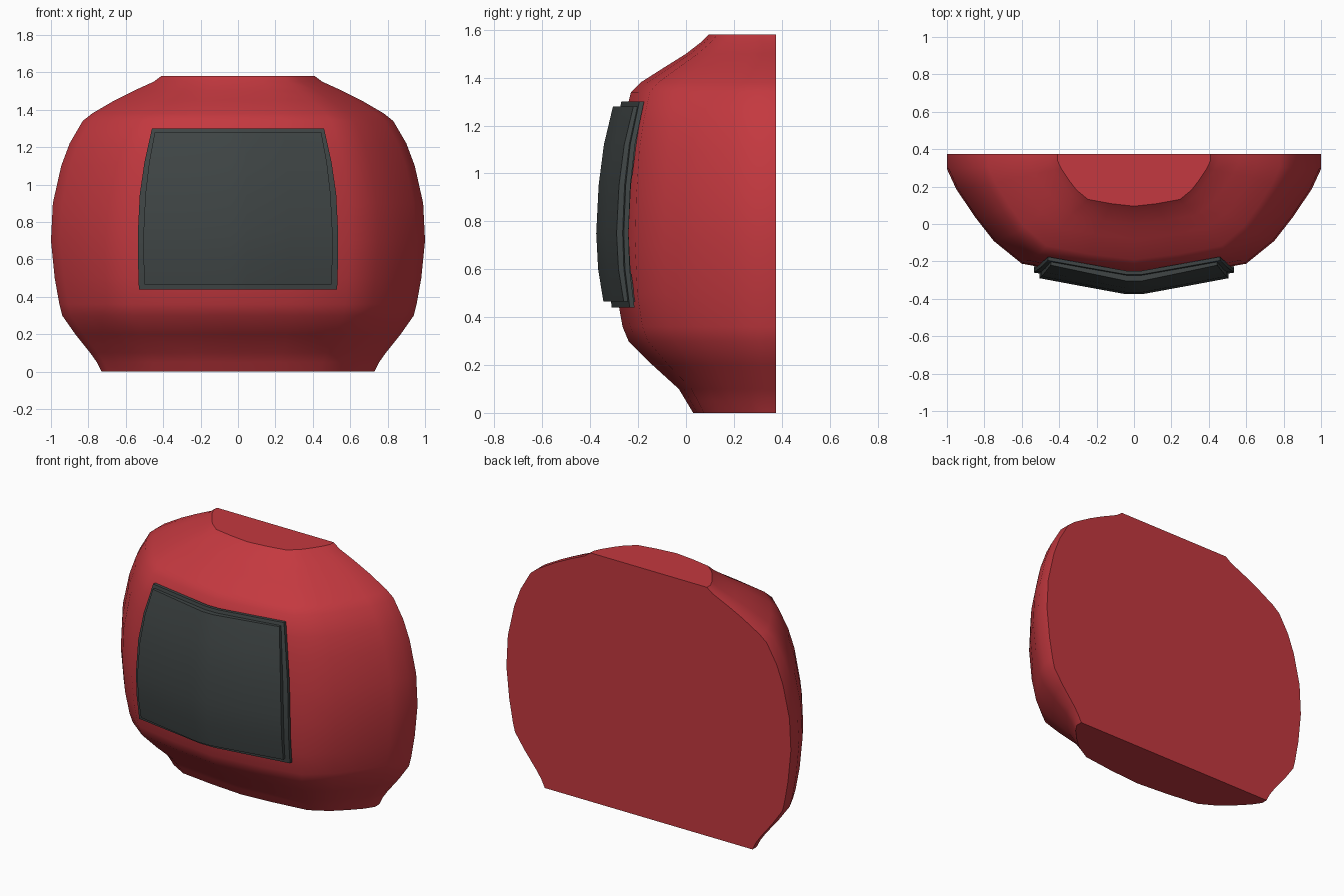
import bpy
import bmesh
import math

default_cube = bpy.data.objects.get("Cube")
if default_cube:
    bpy.data.objects.remove(default_cube, do_unlink=True)


def make_material(name, colour):
    material = bpy.data.materials.new(name)
    material.use_nodes = True
    material.diffuse_color = colour
    shader = material.node_tree.nodes["Principled BSDF"]
    shader.inputs["Base Color"].default_value = colour
    return material


def loft(name, rings, material):
    """Skin a stack of closed rings, cap both ends and smooth the soft edges."""
    bm = bmesh.new()
    loops = [[bm.verts.new(point) for point in ring] for ring in rings]
    count = len(loops[0])
    for lower, upper in zip(loops, loops[1:]):
        for i in range(count):
            j = (i + 1) % count
            bm.faces.new((lower[i], lower[j], upper[j], upper[i]))
    bm.faces.new(loops[0])
    bm.faces.new(loops[-1])
    bmesh.ops.recalc_face_normals(bm, faces=bm.faces)
    mesh = bpy.data.meshes.new(name)
    bm.to_mesh(mesh)
    bm.free()
    mesh.materials.append(material)
    obj = bpy.data.objects.new(name, mesh)
    bpy.context.collection.objects.link(obj)
    bpy.ops.object.select_all(action="DESELECT")
    obj.select_set(True)
    bpy.context.view_layer.objects.active = obj
    bpy.ops.object.shade_smooth_by_angle(angle=math.radians(35))
    return obj


def mirrored(half):
    """Extend a right-to-centre outline across the centre line."""
    return half + [(-x, y) for x, y in reversed(half[:-1])]


red = make_material("shell red", (0.55, 0.04, 0.05, 1))
charcoal = make_material("panel charcoal", (0.05, 0.06, 0.06, 1))

# Rounded shell with a flat back: height, half width, front y
BACK = 0.375
shell_profile = [
    (0, 0.73, 0.03), (0.05, 0.755, 0), (0.1, 0.79, -0.03),
    (0.2, 0.87, -0.14), (0.3, 0.94, -0.24), (0.36, 0.955, -0.265),
    (0.5, 0.98, -0.29), (0.7, 1, -0.3), (0.9, 0.99, -0.295),
    (1.1, 0.945, -0.28), (1.22, 0.9, -0.26), (1.34, 0.83, -0.23),
    (1.38, 0.78, -0.19), (1.45, 0.66, -0.08), (1.5, 0.56, 0),
    (1.55, 0.45, 0.065), (1.58, 0.41, 0.095),
]
# Cross-section as fractions of half width and depth
section = mirrored([
    (1, 0), (1, 0.12), (0.95, 0.28), (0.85, 0.5),
    (0.75, 0.69), (0.6, 0.87), (0.3, 0.95), (0, 1),
])
loft("shell", [
    [(u * width, BACK - v * (BACK - front), z) for u, v in section]
    for z, width, front in shell_profile
], red)


# Curved front panels: shallow V in plan, bowed in height
def curved_panel(name, profile, sweep, thickness):
    plan = mirrored([(1, 1), (0.55, 0.5), (0.09, 0), (0, 0)])
    rings = []
    for z, width, front in profile:
        face = [(u * width, front + v * sweep, z) for u, v in plan]
        rear = [(x, y + thickness, z) for x, y, z in reversed(face)]
        rings.append(face + rear)
    return loft(name, rings, charcoal)


curved_panel("panel_rim", [
    (0.44, 0.53, -0.31), (0.6, 0.535, -0.33), (0.75, 0.535, -0.335),
    (0.95, 0.525, -0.327), (1.12, 0.5, -0.308), (1.3, 0.46, -0.27),
], sweep=0.075, thickness=0.02)

curved_panel("front_panel", [
    (0.465, 0.5, -0.345), (0.6, 0.505, -0.367), (0.75, 0.505, -0.375),
    (0.95, 0.495, -0.365), (1.12, 0.475, -0.343), (1.28, 0.445, -0.305),
], sweep=0.085, thickness=0.05)
